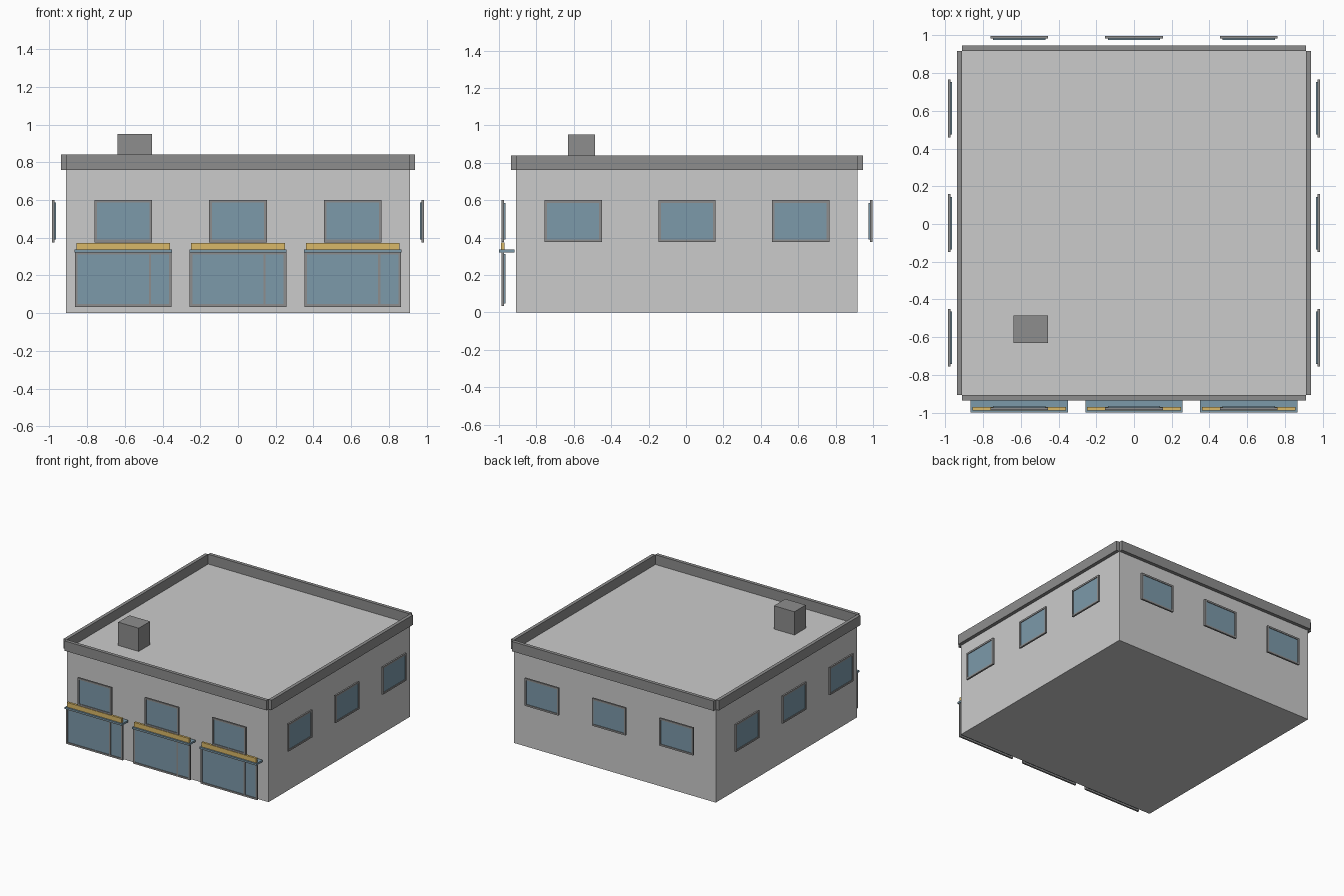
import bpy
import bmesh
from mathutils import Matrix, Vector
from math import radians

if "Cube" in bpy.data.objects:
    bpy.data.objects.remove(bpy.data.objects["Cube"])


def material(name, rgb):
    m = bpy.data.materials.new(name)
    m.diffuse_color = (*rgb, 1)
    m.use_nodes = True
    m.node_tree.nodes["Principled BSDF"].inputs["Base Color"].default_value = m.diffuse_color
    return m


WALL = material("wall_grey", (0.52, 0.52, 0.53))
TRIM = material("trim_grey", (0.27, 0.27, 0.27))
GLASS = material("glass_blue", (0.2, 0.32, 0.4))
SIGN = material("sign_yellow", (0.7, 0.48, 0.14))


def boxes(name, spans, mat, matrix=Matrix()):
    """One object made of axis-aligned boxes (x0, x1, y0, y1, z0, z1)."""
    bm = bmesh.new()
    for x0, x1, y0, y1, z0, z1 in spans:
        centre = Vector((x0 + x1, y0 + y1, z0 + z1)) / 2
        size = Matrix.Diagonal((x1 - x0, y1 - y0, z1 - z0, 1))
        bmesh.ops.create_cube(bm, size=1, matrix=Matrix.Translation(centre) @ size)
    mesh = bpy.data.meshes.new(name)
    bm.to_mesh(mesh)
    bm.free()
    mesh.materials.append(mat)
    ob = bpy.data.objects.new(name, mesh)
    ob.matrix_world = matrix
    bpy.context.collection.objects.link(ob)
    return ob


def glazing(name, w, z0, z1, matrix, mullion=None):
    """Framed pane: local -y faces outward, outer face at y = 0."""
    t, d, h = 0.014, 0.014, w / 2
    bars = [(-h, h, 0, d, z0, z0 + t), (-h, h, 0, d, z1 - t, z1),
            (-h, -h + t, 0, d, z0 + t, z1 - t), (h - t, h, 0, d, z0 + t, z1 - t)]
    if mullion is not None:
        bars.append((mullion - 0.006, mullion + 0.006, 0, d, z0 + t, z1 - t))
    boxes(name + "_frame", bars, TRIM, matrix)
    boxes(name + "_glass", [(-h + t, h - t, 0.005, 0.023, z0 + t, z1 - t)], GLASS, matrix)


# Building body, with its flat roof
X, Y0, Y1, ROOF, TOP, P = 0.912, -0.908, 0.918, 0.76, 0.84, 0.028
boxes("building_body", [(-X, X, Y0, Y1, 0, ROOF)], WALL)

# Parapet strips outside each wall, leaving notched corners
boxes("parapet", [(-X, X, Y0 - P, Y0, ROOF, TOP), (-X, X, Y1, Y1 + P, ROOF, TOP),
                  (-X - P, -X, Y0, Y1, ROOF, TOP), (X, X + P, Y0, Y1, ROOF, TOP)], TRIM)

# Rooftop vent
boxes("roof_vent", [(-0.64, -0.455, -0.632, -0.486, ROOF, 0.95)], TRIM)

# Upper windows on all four sides
for side, angle, offset in (("front", 0, 0.987), ("right", 90, 0.987),
                            ("back", 180, 0.998), ("left", 270, 0.987)):
    turn = Matrix.Rotation(radians(angle), 4, 'Z')
    shift = Matrix.Translation((0, 0.005 if side in ("left", "right") else 0, 0))
    for i in (-1, 0, 1):
        place = shift @ turn @ Matrix.Translation((i * 0.608, -offset, 0))
        glazing(f"{side}_window_{i + 2}", 0.306, 0.375, 0.6, place)

# Shopfronts with canopy and sign
for i in (-1, 0, 1):
    place = Matrix.Translation((i * 0.608, -0.987, 0))
    glazing(f"shopfront_{i + 2}", 0.512, 0.033, 0.325, place, 0.141)
    at = Matrix.Translation((i * 0.608, 0, 0))
    boxes(f"canopy_{i + 2}", [(-0.258, 0.258, -1.0, -0.918, 0.321, 0.336)], GLASS, at)
    boxes(f"sign_{i + 2}", [(-0.248, 0.248, -0.988, -0.97, 0.336, 0.373)], SIGN, at)
